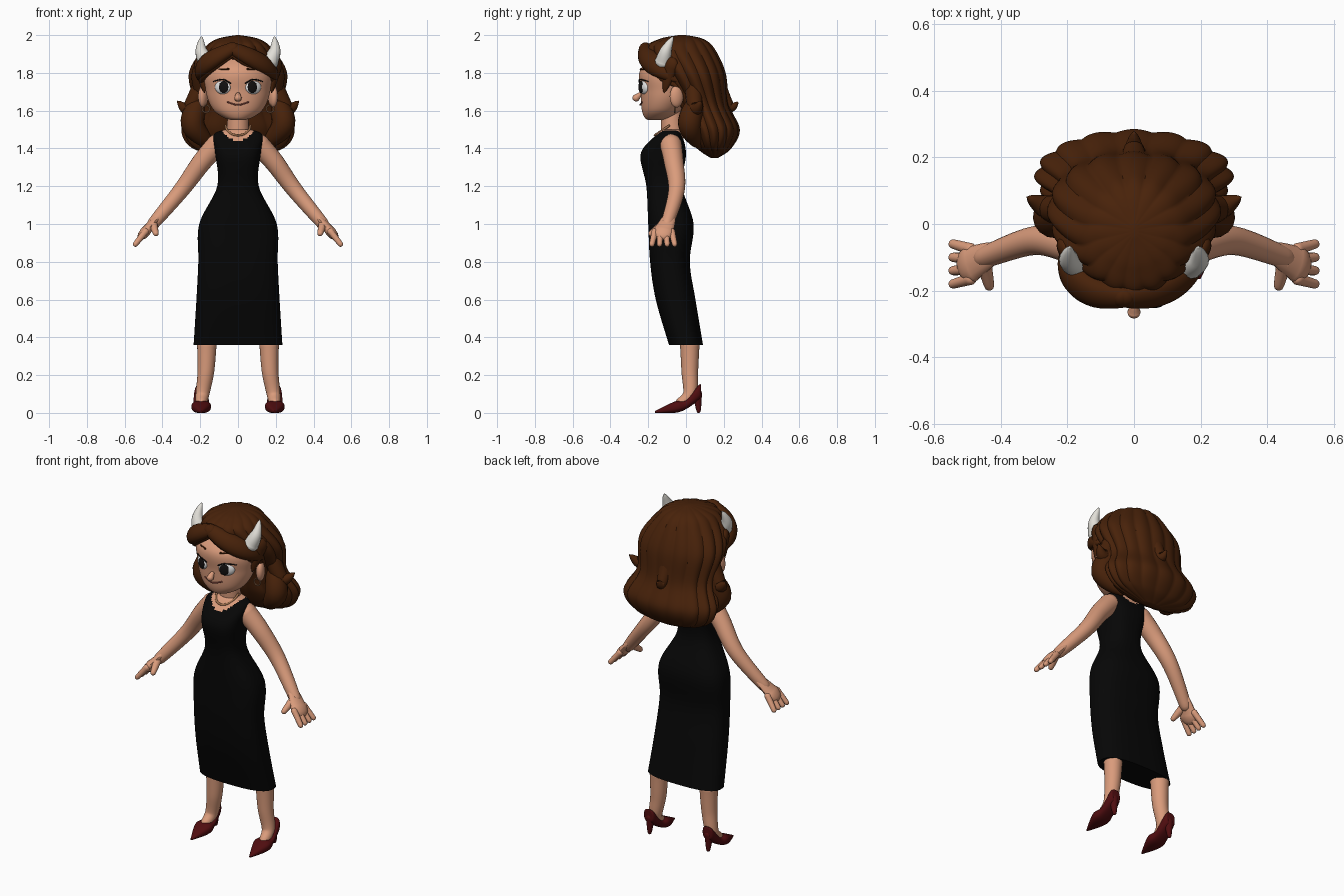
import bpy, bmesh
from math import sin, cos, pi, radians, copysign
from mathutils import Vector, Matrix

if "Cube" in bpy.data.objects:
    bpy.data.objects.remove(bpy.data.objects["Cube"])


def material(name, red, green, blue):
    mat = bpy.data.materials.new(name)
    mat.use_nodes = True
    mat.diffuse_color = (red, green, blue, 1)
    mat.node_tree.nodes["Principled BSDF"].inputs["Base Color"].default_value = mat.diffuse_color
    return mat


SKIN = material("warm skin", 0.7, 0.33, 0.2)
HAIR = material("chestnut hair", 0.065, 0.016, 0.003)
CLOTH = material("black cloth", 0.002, 0.002, 0.002)
LEATHER = material("dark red leather", 0.08, 0.004, 0.005)
IVORY = material("ivory", 0.75, 0.73, 0.68)
WHITE = material("eye white", 0.8, 0.8, 0.8)
BLACK = material("pupil black", 0.006, 0.005, 0.005)
LIP = material("lip brown", 0.25, 0.07, 0.05)
COPPER = material("copper jewelry", 0.36, 0.17, 0.08)

# Distant points that decide which way a tube is flattened
BELOW = (-5, 0, -5)
FRONT = (0, -5, 1.6)
HEAD_CENTRE = (0, 0, 1.7)
parts = []


def finish(name, bm, *materials):
    bmesh.ops.recalc_face_normals(bm, faces=bm.faces)
    mesh = bpy.data.meshes.new(name)
    bm.to_mesh(mesh)
    bm.free()
    for mat in materials:
        mesh.materials.append(mat)
    ob = bpy.data.objects.new(name, mesh)
    bpy.context.collection.objects.link(ob)
    parts.append(ob)
    return ob


def spline(rows, steps=8):
    """Smoothly resample rows of numbers through every row."""
    padded = [rows[0], *rows, rows[-1]]
    out = []
    for i in range(len(rows) - 1):
        for k in range(steps):
            t = k / steps
            out.append([b + t * ((c - a) + t * ((2*a - 5*b + 4*c - d) + t * (3*b - a - 3*c + d))) / 2
                        for a, b, c, d in zip(*padded[i:i + 4])])
    return out + [list(rows[-1])]


def bridge(rings):
    """Join closed rings of points into a capped skin."""
    bm = bmesh.new()
    loops = [[bm.verts.new(point) for point in ring] for ring in rings]
    for low, high in zip(loops, loops[1:]):
        for j in range(len(low)):
            bm.faces.new((low[j - 1], low[j], high[j], high[j - 1]))
    bm.faces.new(loops[0])
    bm.faces.new(loops[-1])
    return bm


def loft(rows, segments=96, along_y=False, centre=0, lobes=0, power=1):
    """Stack ovals; rows are (position, half width, low edge, high edge); power under 1 is boxier."""
    rings = []
    for position, half_width, low, high in spline(rows):
        ring = []
        for j in range(segments):
            angle = 2 * pi * j / segments
            groove = 0.06 * (1 - abs(cos(lobes * angle / 2)))
            u, v = [(1 - groove) * copysign(abs(w) ** power, w) for w in (cos(angle), sin(angle))]
            x = centre + half_width * u
            across = (low + high) / 2 + (high - low) / 2 * v
            ring.append((x, position, across) if along_y else (x, across, position))
        rings.append(ring)
    return bridge(rings)


def tube(name, points, mat, start, end, swell=0, side=1, flat=1, ref=BELOW, segments=16):
    """Round-ended tube, tapering from start to end radius with an optional swell."""
    centres = [Vector(p) for p in spline(points)]
    last = len(centres) - 1
    stations = []
    for i, centre in enumerate(centres):
        t = i / last
        along = (centres[min(i + 1, last)] - centres[max(i - 1, 0)]).normalized()
        stations.append((centre, start + (end - start) * t + swell * sin(pi * t), along))
    dome = [radians(a) for a in (30, 55, 80)]
    first_cap, last_cap = [
        [(c + sign * a * r * sin(tilt), r * cos(tilt), a) for tilt in dome]
        for (c, r, a), sign in ((stations[0], -1), (stations[-1], 1))]
    rings = []
    for centre, radius, along in first_cap[::-1] + stations + last_cap:
        out = centre - Vector(ref)
        out = (out - along * out.dot(along)).normalized()
        wide = along.cross(out)
        ring = []
        for j in range(segments):
            angle = 2 * pi * j / segments
            p = centre + radius * (wide * cos(angle) + out * flat * sin(angle))
            ring.append((p.x * side, p.y, p.z))
        rings.append(ring)
    return finish(name, bridge(rings), mat)


def blob(name, position, size, mat, side):
    """Ellipsoid on the head, turned outward to follow the curve of the face."""
    bm = bmesh.new()
    x, y, z = position
    place = (Matrix.Translation((x * side, y, z)) @ Matrix.Rotation(radians(23 * side), 4, "Z")
             @ Matrix.Diagonal((*size, 1)))
    bmesh.ops.create_uvsphere(bm, u_segments=24, v_segments=16, radius=1, matrix=place)
    return finish(name, bm, mat)


# Dress with a scooped neckline, skin above it
dress = finish("dress", loft([
    (0.36, 0.235, -0.09, 0.09), (0.6, 0.22, -0.16, 0.05), (0.8, 0.21, -0.19, 0.02),
    (1, 0.205, -0.2, 0.04), (1.2, 0.11, -0.21, -0.02), (1.37, 0.12, -0.24, 0),
    (1.47, 0.13, -0.16, -0.02), (1.5, 0.07, -0.13, -0.03)],
    segments=160, power=0.75), CLOTH, SKIN)
for face in dress.data.polygons:
    if face.center.z > 1.44 + 7 * face.center.x ** 2:
        face.material_index = 1

# Neck and necklace
tube("neck", [(0, -0.07, 1.46), (0, -0.08, 1.6)], SKIN, 0.06, 0.055)
half_turn = [pi * k / 8 for k in range(-4, 5)]
tube("necklace", [(0.065 * sin(a), -0.09 - 0.075 * cos(a), 1.52 - 0.05 * cos(a))
                  for a in half_turn], COPPER, 0.006, 0.006)

# Head, nose and mouth
finish("head", loft([
    (1.55, 0.03, -0.2, -0.12), (1.565, 0.08, -0.22, -0.07), (1.61, 0.135, -0.235, -0.02),
    (1.7, 0.17, -0.24, 0.03), (1.82, 0.17, -0.24, 0.05), (1.92, 0.03, -0.12, -0.04)]), SKIN)
tube("nose", [(0, -0.245, 1.685), (0, -0.264, 1.668)], SKIN, 0.012, 0.02)
tube("mouth", [(-0.055, -0.232, 1.645), (0, -0.243, 1.63), (0.055, -0.232, 1.645)],
     LIP, 0.004, 0.004)

# Main hair: grooved cap flowing into a flared mane
finish("hair_mane", loft([
    (2, 0.01, -0.04, 0), (1.98, 0.11, -0.14, 0.09), (1.93, 0.18, -0.21, 0.15),
    (1.8, 0.26, -0.15, 0.21), (1.63, 0.24, -0.04, 0.23), (1.5, 0.3, 0, 0.285),
    (1.4, 0.24, 0.06, 0.24), (1.35, 0.06, 0.13, 0.17)], segments=160, lobes=16), HAIR)
tube("back_curl", [(0, 0.17, 1.72), (0, 0.23, 1.62), (0, 0.27, 1.64)], HAIR, 0.05, 0.008)

for side, prefix in ((1, "left_"), (-1, "right_")):
    # Bangs sweep from an off-centre parting round to the temple
    for layer, top, reach, width in (("upper", 1.93, 0.2, 0.035), ("lower", 1.9, 0.19, 0.02)):
        sweep = [radians(25 * k) for k in range(5)]
        tube(prefix + layer + "_bang",
             [(reach * sin(a) - 0.03 * side * cos(a), -0.07 - 0.15 * cos(a), top - 0.1 * a)
              for a in sweep], HAIR, width, 0.005, width, side, flat=0.75, ref=HEAD_CENTRE)

    # Side locks and upturned flicks
    tube(prefix + "sideburn", [(0.2, -0.08, 1.84), (0.178, -0.115, 1.7)],
         HAIR, 0.045, 0.006, 0.005, side, flat=0.6, ref=HEAD_CENTRE)
    tube(prefix + "lower_lock", [(0.2, 0.06, 1.66), (0.24, 0.02, 1.53), (0.15, 0.07, 1.42)],
         HAIR, 0.04, 0.025, 0.03, side, ref=FRONT)
    tube(prefix + "flick", [(0.2, 0.04, 1.72), (0.26, 0.05, 1.61), (0.32, 0.08, 1.65)],
         HAIR, 0.045, 0.003, 0.014, side, ref=FRONT)

    # Horns
    tube(prefix + "horn", [(0.17, -0.12, 1.86), (0.195, -0.105, 1.92), (0.193, -0.07, 1.99)],
         IVORY, 0.045, 0.004, 0.006, side, ref=FRONT)

    # Eyes, lashes and brows
    eye = Vector((0.08, -0.22, 1.725))
    blob(prefix + "eye", eye, (0.045, 0.02, 0.038), WHITE, side)
    blob(prefix + "pupil", eye - Vector((0.004, 0.019, 0)), (0.027, 0.008, 0.032), BLACK, side)
    tube(prefix + "eyelash", [(0.04, -0.245, 1.745), (0.08, -0.245, 1.765), (0.13, -0.2, 1.755)],
         BLACK, 0.004, 0.003, side=side)
    tube(prefix + "eyebrow", [(0.05, -0.24, 1.82), (0.1, -0.215, 1.82)],
         HAIR, 0.005, 0.003, side=side)

    # Ears and hoop earrings
    blob(prefix + "ear", (0.185, -0.05, 1.675), (0.024, 0.038, 0.058), SKIN, side)
    hoop = [pi * k / 6 for k in range(13)]
    tube(prefix + "earring", [(0.17 + 0.02 * cos(a), -0.06, 1.61 + 0.02 * sin(a)) for a in hoop],
         COPPER, 0.004, 0.004, side=side, ref=FRONT, segments=8)

    # Arm, palm, fingers and thumb
    tube(prefix + "arm", [(0.11, -0.08, 1.42), (0.19, -0.065, 1.33), (0.3, -0.05, 1.18),
                          (0.45, -0.1, 1)], SKIN, 0.058, 0.032, 0.003, side, segments=24)
    tube(prefix + "palm", [(0.43, -0.09, 1.03), (0.49, -0.12, 0.96)],
         SKIN, 0.036, 0.056, side=side, flat=0.5)
    for i, finger in enumerate(("little", "ring", "middle", "index")):
        tube(prefix + finger + "_finger", [(0.49, -0.075 - 0.03 * i, 0.96),
                                           (0.543, -0.06 - 0.04 * i, 0.893)],
             SKIN, 0.018, 0.014, side=side)
    tube(prefix + "thumb", [(0.45, -0.12, 1), (0.435, -0.185, 0.95)],
         SKIN, 0.024, 0.015, side=side)

    # Leg running down into a pointed shoe with a slim heel
    tube(prefix + "leg", [(0.165, 0.02, 0.36), (0.17, 0.02, 0.22), (0.188, 0.02, 0.1),
                          (0.195, -0.03, 0.05)], SKIN, 0.052, 0.028, side=side, segments=24)
    finish(prefix + "shoe", loft([
        (-0.165, 0.005, 0, 0.01), (-0.06, 0.05, 0, 0.06), (0, 0.043, 0.02, 0.07),
        (0.07, 0.034, 0.07, 0.15), (0.08, 0.015, 0.09, 0.13)],
        segments=32, along_y=True, centre=0.195 * side, power=0.75), LEATHER)
    tube(prefix + "heel", [(0.195, 0.06, 0.1), (0.195, 0.067, 0.01)],
         LEATHER, 0.026, 0.011, side=side)

# Smooth shading with crisp grooves
bpy.ops.object.select_all(action="DESELECT")
for ob in parts:
    ob.select_set(True)
bpy.context.view_layer.objects.active = dress
bpy.ops.object.shade_smooth_by_angle(angle=radians(42))
